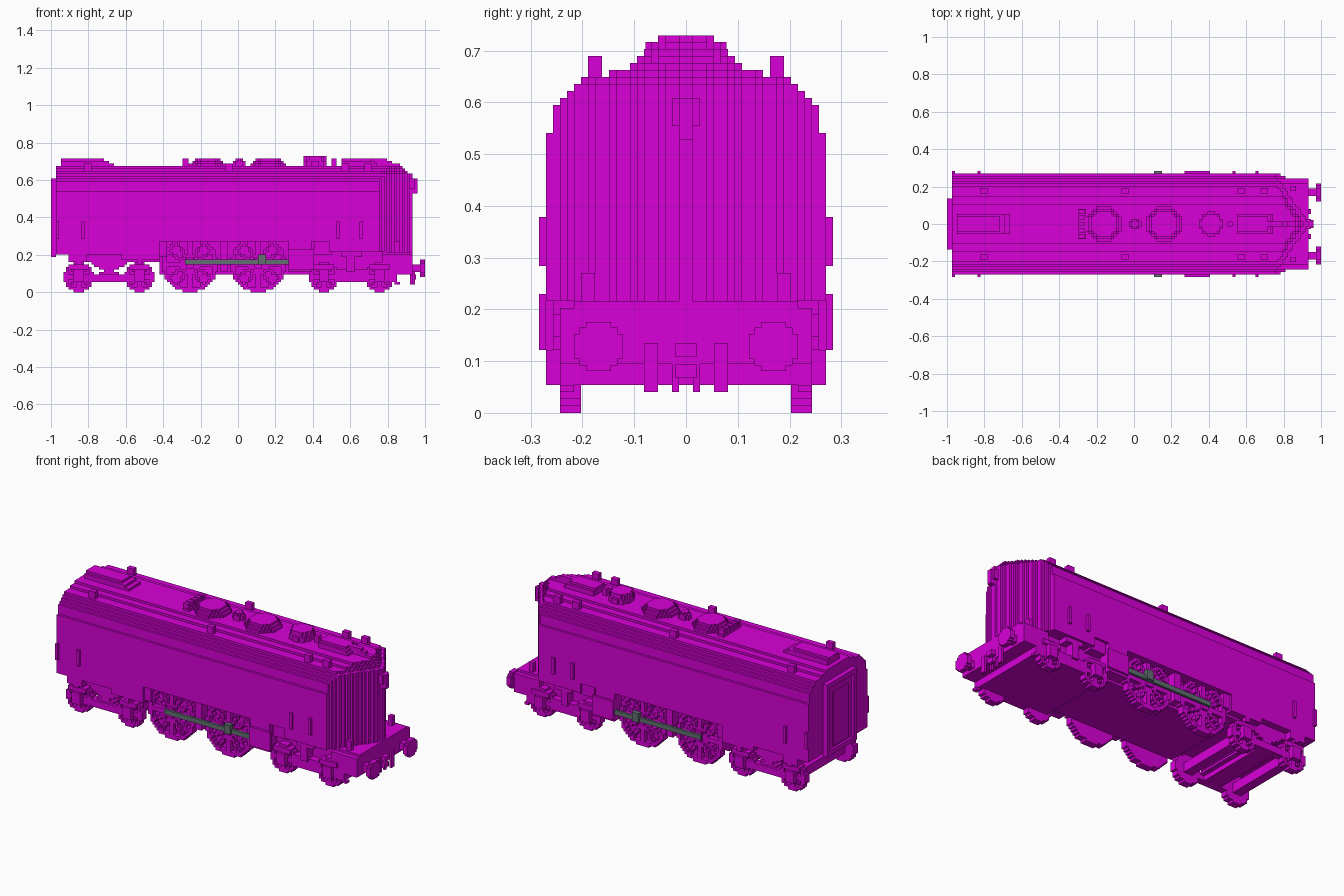
import bpy, bmesh, math
from mathutils import Vector

cube = bpy.data.objects.get("Cube")
if cube:
    bpy.data.objects.remove(cube, do_unlink=True)

V = 2 / 148  # one block; every coordinate below is counted in blocks


def material(name, rgb):
    m = bpy.data.materials.new(name)
    m.use_nodes = True
    m.diffuse_color = (*rgb, 1)
    for n in m.node_tree.nodes:
        if n.type == 'BSDF_PRINCIPLED':
            n.inputs["Base Color"].default_value = (*rgb, 1)
            n.inputs["Roughness"].default_value = 0.8
    return m


MAGENTA = material("magenta", (0.69, 0.0, 0.69))
STEEL = material("grey steel", (0.125, 0.16, 0.17))


def box(bm, x0, x1, y0, y1, z0, z1):
    r = bmesh.ops.create_cube(bm, size=1)
    for v in r["verts"]:
        v.co = Vector((x0 if v.co.x < 0 else x1, y0 if v.co.y < 0 else y1,
                       z0 if v.co.z < 0 else z1)) * V


def pair(bm, x0, x1, y0, y1, z0, z1):
    box(bm, x0, x1, y0, y1, z0, z1)
    box(bm, x0, x1, -y1, -y0, z0, z1)


PLANES = {"xz": lambda u, v, w: (u, w, v), "xy": lambda u, v, w: (u, v, w)}


def blocks(bm, plane, inside, us, vs, w0, w1):
    """Extrude every grid cell whose centre passes the test, keeping the outer faces."""
    cells = {(u, v) for u in range(*us) for v in range(*vs) if inside(u + .5, v + .5)}
    tmp = bmesh.new()
    put = PLANES[plane]

    def quad(*pts):
        tmp.faces.new([tmp.verts.new(Vector(put(*p)) * V) for p in pts])
    for u, v in cells:
        for w in (w0, w1):
            quad((u, v, w), (u + 1, v, w), (u + 1, v + 1, w), (u, v + 1, w))
        for du, dv, a, b in ((1, 0, (1, 0), (1, 1)), (-1, 0, (0, 1), (0, 0)),
                             (0, 1, (1, 1), (0, 1)), (0, -1, (0, 0), (1, 0))):
            if (u + du, v + dv) not in cells:
                p, q = (u + a[0], v + a[1]), (u + b[0], v + b[1])
                quad((*p, w0), (*q, w0), (*q, w1), (*p, w1))
    bmesh.ops.remove_doubles(tmp, verts=tmp.verts, dist=1e-5)
    bmesh.ops.recalc_face_normals(tmp, faces=tmp.faces)
    bmesh.ops.dissolve_limit(tmp, angle_limit=0.01, verts=tmp.verts, edges=tmp.edges)
    me = bpy.data.meshes.new("tmp")
    tmp.to_mesh(me)
    tmp.free()
    bm.from_mesh(me)
    bpy.data.meshes.remove(me)


def disc(cx, cv, r):
    return lambda u, v: math.hypot(u - cx, v - cv) < r


def finish(name, bm, mat=MAGENTA):
    me = bpy.data.meshes.new(name)
    bm.to_mesh(me)
    bm.free()
    me.materials.append(mat)
    bpy.context.collection.objects.link(bpy.data.objects.new(name, me))


# Streamlined casing: stacked tiers (half width, bottom, top, nose tip)
bm = bmesh.new()
for hw, z0, z1, tip in ((20, 20, 40, 69), (19, 40, 44, 69), (18, 44, 45, 69),
                        (17, 45, 46, 69), (16, 46, 47, 69), (15, 47, 48, 67),
                        (11, 48, 49, 66), (8, 49, 50, 65)):
    blocks(bm, "xy", lambda x, y: abs(y) < hw and x < tip + .4 - .7 * abs(y),
           (-72, 69), (-hw, hw), z0, z1)
# lower skirts at the rear and under the pointed nose
box(bm, -72, -31, -20, 20, 15, 20)
blocks(bm, "xy", lambda x, y: x < 69.4 - .7 * abs(y), (36, 69), (-20, 20), 16, 20)
finish("casing", bm)

# Rear gangway: panel, raised surround and door
bm = bmesh.new()
box(bm, -73, -72, -10, 10, 14, 45)
pair(bm, -74, -73, 8, 10, 14, 45)
for z in (14, 43):
    box(bm, -74, -73, -8, 8, z, z + 2)
box(bm, -73.5, -73, -5, 5, 17, 40)
finish("rear_gangway", bm)

# Roof ridges at both ends
bm = bmesh.new()
for k, end in enumerate((64, 61, 59)):
    box(bm, 41, 55 - k, -4 + k // 2, 4 - k // 2, 50 + k, 51 + k)
    box(bm, 53, end, -1, 1, 50 + k, 51 + k)
    box(bm, -70, -49 - 2 * k, -4 + k // 2, 4 - k // 2, 50 + k, 51 + k)
finish("roof_ridges", bm)

# Stepped roof domes and chimney
bm = bmesh.new()
for cx, radii in ((-12, (7, 6.2, 5.2)), (12, (7, 6.2, 5.2)), (30.5, (4.7, 4.7, 4.1, 4.1)),
                  (.5, (2.2, 2.2, 1.6)), (38, (1.5, 1.5, 1.5))):
    for k, r in enumerate(radii):
        blocks(bm, "xy", disc(cx, 0, r), (int(cx) - 10, int(cx) + 11), (-10, 10),
               50 + k, 51 + k)
finish("roof_domes", bm)

# Valve row and roof posts
bm = bmesh.new()
box(bm, -22, -19, -6, 6, 50, 51)
for y in (-5, -2.5, 0, 2.5, 5):
    box(bm, -22, -19.5, y - .8, y + .8, 51, 53)
finish("valve_row", bm)
bm = bmesh.new()
for x in (-61, -5, 41, 50):
    pair(bm, x, x + 3, 12, 14, 47, 51)
finish("roof_posts", bm)

# Headlight on the prow
bm = bmesh.new()
box(bm, 67, 70, -2, 2, 41, 45)
box(bm, 69, 71, -1, 1, 39, 45)
finish("headlight", bm)

# Grab handles
bm = bmesh.new()
for x in (-72, -62, 39, 48):
    pair(bm, x, x + 1.2, 20, 21, 21, 28)
finish("grab_handles", bm)

# Frame and belly
bm = bmesh.new()
box(bm, -67, -31, -17, 17, 12, 15)
box(bm, -31, 30, -15, 15, 7, 20)
box(bm, 30, 57, -15, 15, 4, 16)
finish("main_frame", bm)


# Wheels: solid disc with raised rim, hub and spokes
def wheels(name, centres, r, spokes, y0):
    bm = bmesh.new()
    for cx in centres:
        def relief(x, z):
            d, a = math.hypot(x - cx, z - r), math.atan2(z - r, x - cx)
            step = math.tau / spokes
            off = (a + step / 2) % step - step / 2
            return d < r and (d > r - 1.6 or d < r * .25 or abs(math.sin(off)) * d < .6)
        for s in (1, -1):
            span = (cx - 12, cx + 13), (0, 24)
            blocks(bm, "xz", disc(cx, r, r), *span, s * y0, s * (y0 + 1))
            blocks(bm, "xz", relief, *span, s * (y0 + 1), s * (y0 + 3))
    finish(name, bm)


DRIVERS, FRONT, REAR = (-19, 8), (34, 56), (-63, -39)
wheels("driving_wheels", DRIVERS, 11, 12, 15)
wheels("front_wheels", FRONT, 6, 8, 15)
wheels("rear_wheels", REAR, 6, 8, 15)

# Crank pins and the hangers beside the drivers
bm = bmesh.new()
for cx in DRIVERS:
    pair(bm, cx - 1.5, cx + 1.5, 18, 19, 9.5, 14)
pair(bm, -7, -4, 15, 19, 8, 20)
pair(bm, -31, -28, 15, 19, 14, 20)
finish("driver_hangers", bm)

# Coupling rods and crossheads
bm = bmesh.new()
pair(bm, -21, 20, 19, 20, 11, 13)
pair(bm, 8, 11, 19, 20, 13, 15)
pair(bm, 8, 11, 20, 21, 11, 15)
finish("coupling_rods", bm, STEEL)

# Cylinders
bm = bmesh.new()
pair(bm, 20, 29, 15, 20, 8, 20)
pair(bm, 20, 30, 20, 21, 9, 17)
pair(bm, 30, 37, 15, 19, 15, 20)
finish("cylinders", bm)

# Rear truck: side beams, open bolster, axle boxes and cross bars
bm = bmesh.new()
pair(bm, -61, -41, 15, 18, 4, 7)
box(bm, -55, -47, -17, 17, 4, 6)
blocks(bm, "xz", lambda x, z: abs(x + 51) < 2.5 + 1.6 * abs(z - 8.5),
       (-60, -42), (6, 12), -17, 17)
for cx in REAR:
    box(bm, cx - 2, cx + 2, -15, 15, 4, 8)
    pair(bm, cx - 2, cx + 2, 18, 20, 4, 9)
    pair(bm, cx - 4, cx + 4, 18, 19, 9, 11)
    pair(bm, cx - 1, cx + 1, 18, 20, 11, 17)
pair(bm, -67, -60, 17, 20, 12, 15)
pair(bm, -46, -31, 17, 20, 13, 15)
finish("rear_truck", bm)

# Front truck side gear
bm = bmesh.new()
for cx in FRONT:
    pair(bm, cx - 2, cx + 2, 18, 20, 4, 9)
    pair(bm, cx - 4, cx + 4, 18, 19, 9, 11)
pair(bm, 38, 52, 15, 18, 4, 9)
pair(bm, 43, 46, 15, 19, 8, 16)
pair(bm, 41, 49, 15, 19, 14, 16)
finish("front_truck", bm)

# Pilot: beam, deck, lower apron and steps
bm = bmesh.new()
box(bm, 57, 63, -18, 18, 4, 7)
box(bm, 57, 69, -18, 18, 7, 15)
box(bm, 57, 69, -16, 16, 15, 16)
pair(bm, 62, 64, 13, 15, 16, 20)
pair(bm, 62, 64, 16, 18, 3, 4)
finish("pilot_beam", bm)

# Buffers: shank and eight-sided head
bm = bmesh.new()
for y in (12.5, -12.5):
    box(bm, 69, 72, y - 1.5, y + 1.5, 8, 11)
    for dz, hw in ((3.5, 1.8), (2.7, 2.7), (1.8, 3.5)):
        box(bm, 72, 74, y - hw, y + hw, 9.5 - dz, 9.5 + dz)
finish("buffers", bm)

# Coupler and hoses
bm = bmesh.new()
box(bm, 69, 71, -1.5, 1.5, 8, 10)
box(bm, 69, 70.5, -1.5, 1.5, 5, 7)
pair(bm, 69, 70, 4, 6, 3, 10)
pair(bm, 68, 69, 1, 2, 3, 7)
finish("coupler_and_hoses", bm)
